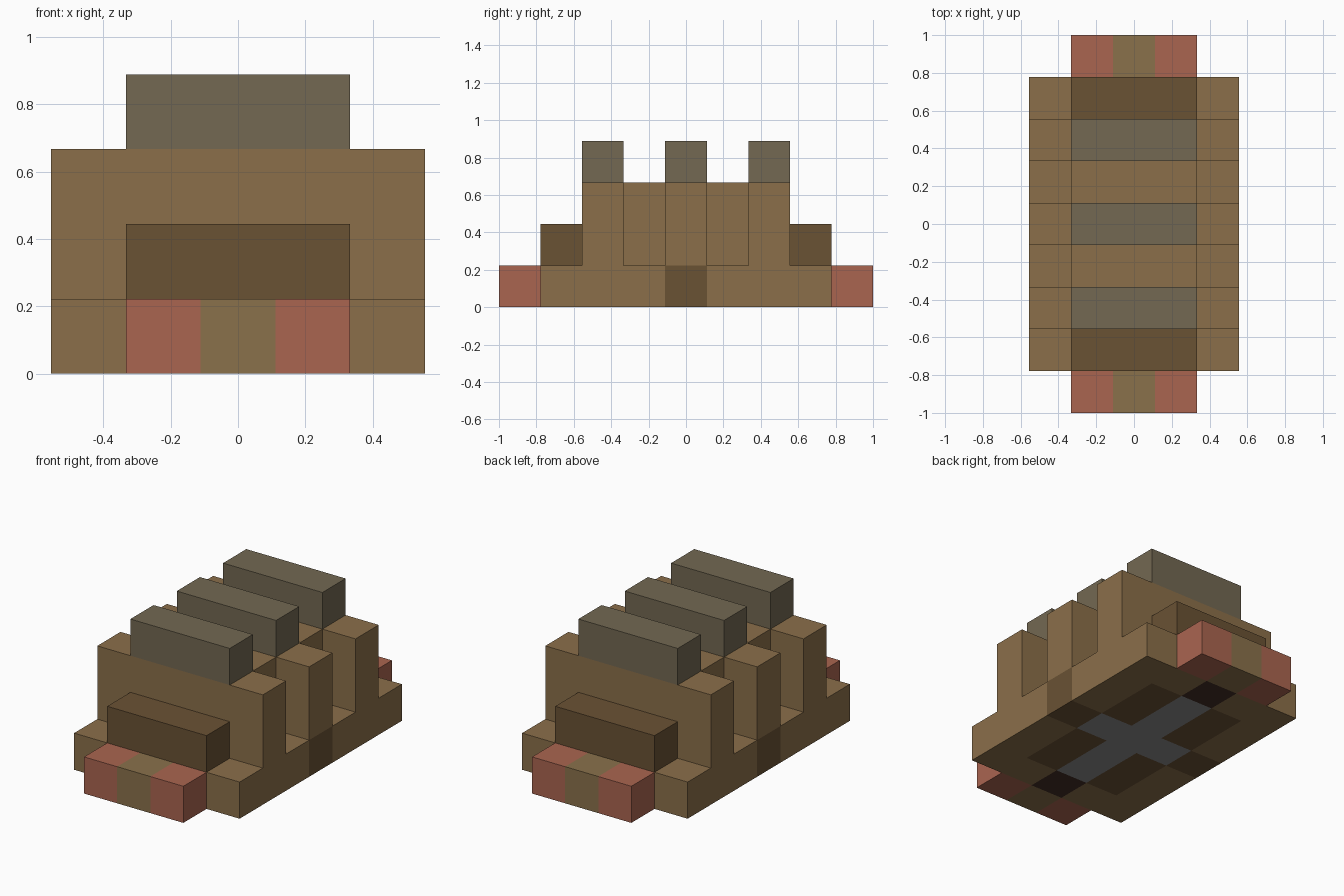
import bpy, bmesh
from mathutils import Vector

cube = bpy.data.objects.get("Cube")
if cube:
    bpy.data.objects.remove(cube, do_unlink=True)

U = 2 / 9  # one block


def material(name, r, g, b):
    def linear(c):
        c /= 255
        return c / 12.92 if c < 0.04 else ((c + 0.055) / 1.055) ** 2.4
    colour = (linear(r), linear(g), linear(b), 1)
    m = bpy.data.materials.new(name)
    m.use_nodes = True
    m.diffuse_color = colour
    bsdf = next(n for n in m.node_tree.nodes if n.type == "BSDF_PRINCIPLED")
    bsdf.inputs["Base Color"].default_value = colour
    bsdf.inputs["Roughness"].default_value = 0.9
    return m


tan = material("tan", 139, 111, 74)
brown = material("dark brown", 106, 82, 52)
stone = material("stone grey", 115, 104, 82)
red = material("brick red", 170, 101, 80)
olive = material("olive tan", 138, 113, 75)
grey = material("underside grey", 138, 138, 138)
black = material("near black", 67, 45, 36)


def box(name, x, y, z, mats, cuts_x=(), cuts_y=(), rule=None):
    """Box between block coordinates, split along cuts and coloured by a rule."""
    bm = bmesh.new()
    bmesh.ops.create_cube(bm, size=1)
    for v in bm.verts:
        v.co = Vector([a + (b - a) * (c + 0.5) for (a, b), c in zip((x, y, z), v.co)])
    for axis, cuts in ((Vector((1, 0, 0)), cuts_x), (Vector((0, 1, 0)), cuts_y)):
        for c in cuts:
            bmesh.ops.bisect_plane(bm, geom=bm.verts[:] + bm.edges[:] + bm.faces[:],
                                   plane_co=axis * c, plane_no=axis)
    bm.normal_update()
    if rule:
        for f in bm.faces:
            f.material_index = rule(f.calc_center_median(), f.normal)
    bmesh.ops.scale(bm, vec=(U, U, U), verts=bm.verts)
    mesh = bpy.data.meshes.new(name)
    bm.to_mesh(mesh)
    bm.free()
    for m in mats:
        mesh.materials.append(m)
    obj = bpy.data.objects.new(name, mesh)
    bpy.context.collection.objects.link(obj)
    return obj


# Base slab: brown side doors, patterned underside
def base_rule(c, n):
    ax, ay = round(abs(c.x)), round(abs(c.y))
    if abs(n.x) > 0.5:
        return 1 if ay == 0 else 0
    if n.z < -0.5:
        if ax == 0:
            return 3 if ay == 3 else 2
        if ay == 0:
            return 2 if ax == 1 else 1
        return 1 if ax == 1 and ay < 3 else 0
    return 0


halves = (-2.5, -1.5, -0.5, 0.5, 1.5, 2.5)
box("base", (-2.5, 2.5), (-3.5, 3.5), (0, 1), (tan, brown, grey, black),
    halves[1:-1], halves, base_rule)

# Steps at both ends
for side, a in (("front", -1), ("back", 1)):
    box(side + "_lower_step", (-1.5, 1.5), sorted((3.5 * a, 4.5 * a)), (0, 1), (red, olive),
        (-0.5, 0.5), (), lambda c, n: 1 if abs(c.x) < 0.5 and abs(n.x) < 0.5 else 0)
    box(side + "_upper_step", (-1.5, 1.5), sorted((2.5 * a, 3.5 * a)), (1, 2), (brown,))
    box(side + "_recessed_wall", (-1.5, 1.5), sorted((0.5 * a, 1.5 * a)), (1, 3), (tan,))

# Wide ribs, each with a stone crest
for name, y in (("front", -2), ("middle", 0), ("back", 2)):
    box(name + "_rib", (-2.5, 2.5), (y - 0.5, y + 0.5), (1, 3), (tan,))
    box(name + "_crest", (-1.5, 1.5), (y - 0.5, y + 0.5), (3, 4), (stone,))
